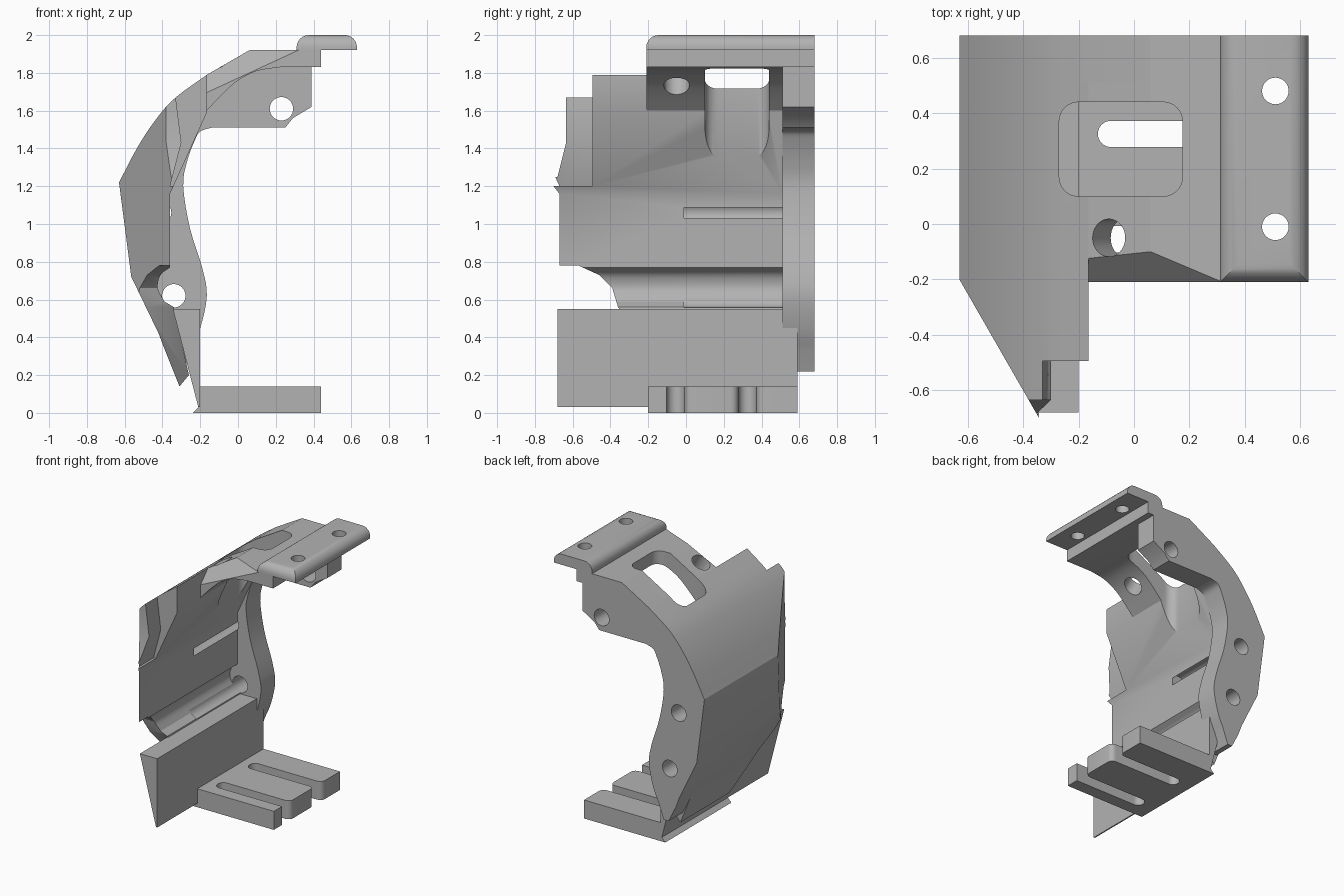
import bpy, bmesh
from math import pi, sin, cos, radians
from mathutils import Vector, Matrix

cube = bpy.data.objects.get("Cube")
if cube:
    bpy.data.objects.remove(cube, do_unlink=True)

grey = bpy.data.materials.new("plain grey")
grey.use_nodes = True
grey.diffuse_color = (0.45, 0.45, 0.45, 1)
grey.node_tree.nodes["Principled BSDF"].inputs["Base Color"].default_value = (0.45, 0.45, 0.45, 1)


def add(name, bm):
    bmesh.ops.recalc_face_normals(bm, faces=bm.faces[:])
    mesh = bpy.data.meshes.new(name)
    bm.to_mesh(mesh)
    bm.free()
    mesh.materials.append(grey)
    ob = bpy.data.objects.new(name, mesh)
    bpy.context.collection.objects.link(ob)
    return ob


def prism(name, pts, axis, lo, hi):
    """Extrude a 2D outline along the given axis."""
    def place(p, d):
        return {"x": (d, *p), "y": (p[0], d, p[1]), "z": (*p, d)}[axis]
    bm = bmesh.new()
    face = bm.faces.new([bm.verts.new(place(p, lo)) for p in pts])
    new = bmesh.ops.extrude_face_region(bm, geom=[face])["geom"]
    move = Vector(place((0, 0), hi - lo))
    bmesh.ops.translate(bm, vec=move, verts=[v for v in new if isinstance(v, bmesh.types.BMVert)])
    return add(name, bm)


def slice_off(ob, point, normal):
    """Remove everything on the normal's side of a plane and cap the cut."""
    bm = bmesh.new()
    bm.from_mesh(ob.data)
    cut = bmesh.ops.bisect_plane(bm, geom=bm.verts[:] + bm.edges[:] + bm.faces[:],
                                 plane_co=point, plane_no=normal, clear_outer=True)
    edges = [e for e in cut["geom_cut"] if isinstance(e, bmesh.types.BMEdge)]
    bmesh.ops.holes_fill(bm, edges=edges)
    bmesh.ops.recalc_face_normals(bm, faces=bm.faces[:])
    bm.to_mesh(ob.data)
    bm.free()


def carve(targets, cutter):
    """Subtract the cutter from every target, then discard it."""
    cutter.hide_render = True
    for ob in targets:
        mod = ob.modifiers.new("cut", "BOOLEAN")
        mod.operation, mod.solver, mod.object = "DIFFERENCE", "EXACT", cutter
        bpy.context.view_layer.objects.active = ob
        bpy.ops.object.modifier_apply(modifier=mod.name)
    bpy.data.objects.remove(cutter, do_unlink=True)


def curve(pts, steps=4):
    """Catmull-Rom curve through the points."""
    p = [Vector(q) for q in pts]
    p = [2 * p[0] - p[1]] + p + [2 * p[-1] - p[-2]]
    out = []
    for a, b, c, d in zip(p, p[1:], p[2:], p[3:]):
        for i in range(steps):
            t = i / steps
            out.append((b * 2 + (c - a) * t + (2 * a - 5 * b + 4 * c - d) * t ** 2
                        + (3 * b - a - 3 * c + d) * t ** 3) / 2)
    return [tuple(q) for q in out] + [tuple(pts[-1])]


def rounded_rect(x0, x1, y0, y1, r, seg=8):
    pts = []
    corners = [(x1 - r, y1 - r), (x0 + r, y1 - r), (x0 + r, y0 + r), (x1 - r, y0 + r)]
    for k, (cx, cy) in enumerate(corners):
        for i in range(seg + 1):
            a = pi / 2 * (k + i / seg)
            pts.append((cx + r * cos(a), cy + r * sin(a)))
    return pts


def rod(center, radius, depth, rotation):
    bm = bmesh.new()
    bmesh.ops.create_cone(bm, cap_ends=True, segments=32, radius1=radius, radius2=radius, depth=depth,
                          matrix=Matrix.Translation(center) @ rotation)
    return add("cutter", bm)


# Shared outer skin, from the roof down to the lower edge
skin = curve([(-0.165, 1.79), (-0.33, 1.67), (-0.43, 1.56), (-0.53, 1.41), (-0.63, 1.22)])
skin += [(-0.565, 0.72), (-0.42, 0.42), (-0.39, 0.34)]

# Thick curved body
body = prism("curved_body", skin + [(-0.31, 0.14), (-0.26, 0.2), (-0.34, 0.56)]
             + curve([(-0.39, 0.59), (-0.425, 0.66), (-0.41, 0.73), (-0.36, 0.77)])
             + [(-0.36, 1.16), (-0.165, 1.59)], "y", -0.8, 0.51)
slice_off(body, (-0.63, -0.2, 1), (-0.47, -0.27, 0))
carve([body], prism("cutter", [(-0.9, 0.78), (-0.57, 0.78), (-0.46, 0.73), (-0.39, 0.66), (-0.36, 0.56),
                               (-0.05, 0.1), (-0.9, 0.1)], "x", -1, 0))
carve([body], prism("cutter", [(-0.9, 1.25), (-0.68, 1.25), (-0.635, 1.43), (-0.635, 1.9), (-0.9, 1.9)],
                    "x", -1, 0))
carve([body], prism("cutter", [(-0.33, 1.9), (-0.33, 1.67), (-0.3, 1.43), (-0.36, 1.2), (0, 1.2), (0, 1.9)],
                    "y", -0.9, -0.495))

# Thin roof with a slanted front corner
roof = prism("roof", [(-0.165, 1.79), (0.06, 1.92), (0.44, 1.92), (0.44, 1.83)]
             + curve([(0.22, 1.83), (0.1, 1.81), (0, 1.76), (-0.08, 1.69), (-0.165, 1.6)]), "y", -0.21, 0.51)
slice_off(roof, (0.06, -0.1, 1.92), (-0.0132, -0.0312, 0.0286))

# Rear flange
flange = prism("rear_flange", [(0.44, 1.92), (0.06, 1.92)] + skin + [(-0.33, 0.22), (-0.29, 0.22)]
               + curve([(-0.25, 0.33), (-0.2, 0.45), (-0.165, 0.62), (-0.19, 0.77), (-0.255, 0.98), (-0.29, 1.2),
                        (-0.27, 1.33), (-0.23, 1.44), (-0.2, 1.49), (-0.14, 1.51)])
               + [(0.25, 1.51), (0.29, 1.56), (0.39, 1.62), (0.39, 1.83), (0.44, 1.83)], "y", 0.51, 0.68)

# Long bolt holes along the depth
along_y = Matrix.Rotation(pi / 2, 4, "X")
for x, z in ((0.23, 1.61), (-0.415, 1.06), (-0.34, 0.62)):
    carve([flange, body], rod((x, 0.39, z), 0.062, 0.8, along_y))

# Roof window and slanted round hole
carve([body, roof], prism("cutter", rounded_rect(-0.27, 0.175, 0.1, 0.44, 0.07), "z", 1.25, 2.1))
carve([body, roof], rod((-0.06, -0.05, 1.78), 0.068, 0.5, Matrix.Rotation(radians(-30), 4, "Y")))

# Mounting lip, rounded on three top edges
bm = bmesh.new()
bmesh.ops.create_cube(bm, size=1, matrix=Matrix.Translation((0.47, 0.235, 1.96))
                      @ Matrix.Diagonal((0.32, 0.89, 0.08, 1)))
top = [e for e in bm.edges if all(v.co.z > 1.98 for v in e.verts) and not all(v.co.y > 0.6 for v in e.verts)]
bmesh.ops.bevel(bm, geom=top, offset=0.065, segments=6, profile=0.5, affect="EDGES")
lip = add("mounting_lip", bm)
for y in (-0.01, 0.48):
    carve([lip], rod((0.51, y, 1.96), 0.048, 0.3, Matrix()))

# Wedge shaped wall
wall = prism("wedge_wall", [(-0.345, 0.55), (-0.2, 0.55), (-0.2, 0.03), (-0.21, 0.03)], "y", -0.68, 0.59)

# Foot plate with two open slots
foot = prism("foot_plate", [(-0.24, 0), (0.44, 0), (0.44, 0.14), (-0.235, 0.14), (-0.21, 0.03)],
             "y", -0.2, 0.59)
for y in (-0.055, 0.325):
    carve([foot], prism("cutter", rounded_rect(-0.13, 0.8, y - 0.047, y + 0.047, 0.046), "z", -0.1, 0.3))
bm = bmesh.new()
bm.from_mesh(foot.data)
tips = [e for e in bm.edges if all(v.co.x > 0.43 and -0.05 < v.co.y < 0.4 for v in e.verts)
        and abs(e.verts[0].co.z - e.verts[1].co.z) > 0.1]
bmesh.ops.bevel(bm, geom=tips, offset=0.04, segments=5, profile=0.5, affect="EDGES")
bm.to_mesh(foot.data)
bm.free()

# Smooth curved faces, keep hard edges
for ob in (body, roof, flange, lip, wall, foot):
    bpy.ops.object.select_all(action="DESELECT")
    ob.select_set(True)
    bpy.context.view_layer.objects.active = ob
    bpy.ops.object.shade_smooth_by_angle(angle=radians(25))
